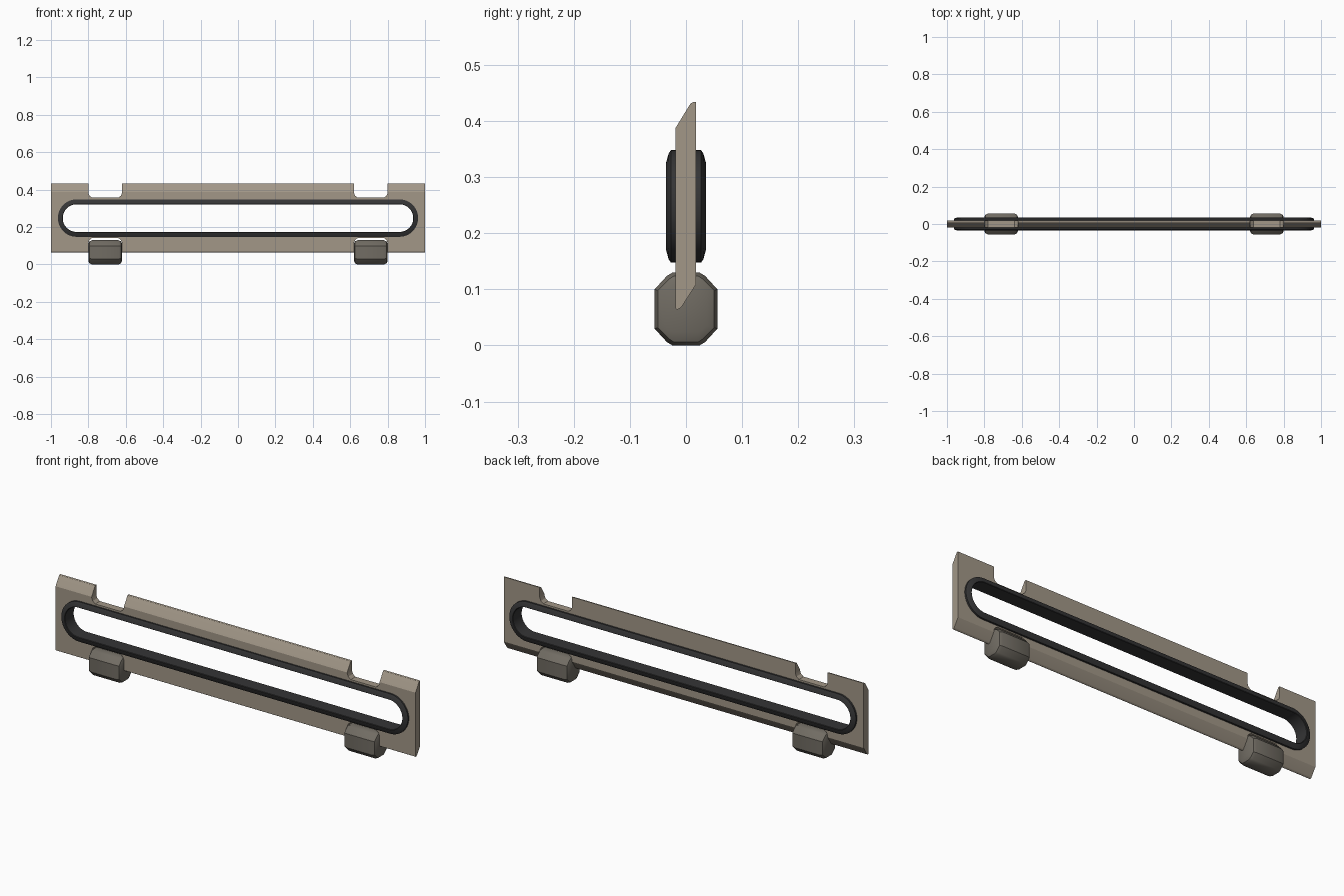
import bpy, bmesh, math

if "Cube" in bpy.data.objects:
    bpy.data.objects.remove(bpy.data.objects["Cube"])


def material(name, rgb):
    m = bpy.data.materials.new(name)
    m.diffuse_color = (*rgb, 1)
    m.use_nodes = True
    m.node_tree.nodes["Principled BSDF"].inputs["Base Color"].default_value = m.diffuse_color
    return m


TAN = material("warm grey", (0.36, 0.31, 0.245))
STONE = material("dark warm grey", (0.165, 0.15, 0.125))
BLACK = material("charcoal", (0.035, 0.035, 0.036))
MID = 0.248          # height of the slot centre
CLIP_X = 0.71        # distance of the clips from the middle


def loft(name, rings, mat, closed=False):
    """Skin a series of equal-length point loops; cap the ends unless closed."""
    bm = bmesh.new()
    vs = [[bm.verts.new(p) for p in r] for r in rings]
    n, k = len(rings[0]), len(rings)
    for i in range(k if closed else k - 1):
        a, b = vs[i], vs[(i + 1) % k]
        for j in range(n):
            bm.faces.new((a[j], a[(j + 1) % n], b[(j + 1) % n], b[j]))
    if not closed:
        bm.faces.new(vs[0])
        bm.faces.new(vs[-1])
    bmesh.ops.recalc_face_normals(bm, faces=bm.faces)
    me = bpy.data.meshes.new(name)
    bm.to_mesh(me)
    bm.free()
    ob = bpy.data.objects.new(name, me)
    bpy.context.collection.objects.link(ob)
    me.materials.append(mat)
    return ob


def smooth(ob, angle=30):
    bpy.ops.object.select_all(action='DESELECT')
    ob.select_set(True)
    bpy.context.view_layer.objects.active = ob
    bpy.ops.object.shade_smooth_by_angle(angle=math.radians(angle))


def cut(ob, cutter):
    bpy.context.view_layer.objects.active = ob
    mod = ob.modifiers.new("cut", 'BOOLEAN')
    mod.operation, mod.solver, mod.object = 'DIFFERENCE', 'EXACT', cutter
    bpy.ops.object.modifier_apply(modifier=mod.name)
    bpy.data.objects.remove(cutter)


def stadium(r, y, half=0.863, seg=24):
    """Long rounded slot outline in the xz plane."""
    pts = []
    for side in (1, -1):
        for i in range(seg + 1):
            a = math.pi * i / seg - math.pi / 2
            pts.append((side * (half + r * math.cos(a)), y, MID + side * r * math.sin(a)))
    return pts


# panel: slanted strip profile run along x
profile = [(-0.019, 0.066), (-0.016, 0.064), (-0.011, 0.066), (-0.007, 0.070), (0.018, 0.109),
           (0.018, 0.434), (0.014, 0.434), (0.009, 0.432), (0.006, 0.428), (-0.019, 0.387)]
panel = loft("panel", [[(x, y, z) for y, z in profile] for x in (-1, 1)], TAN)
cut(panel, loft("slot_cutter", [stadium(0.088, y) for y in (-0.1, 0.1)], TAN))

# notches above (for the next row's clips) and below (around the clips)
for s in (-1, 1):
    for tip, end, d in ((0.357, 0.6, 1), (0.142, -0.1, -1)):
        shape = [(-0.09, end), (-0.09, tip + d * 0.026), (-0.084, tip + d * 0.011), (-0.07, tip)]
        shape += [(-x, z) for x, z in reversed(shape)]
        cut(panel, loft("notch_cutter", [[(s * CLIP_X + x, y, z) for x, z in shape]
                                         for y in (-0.1, 0.1)], TAN))
smooth(panel)

# dark rim lining the slot
rim = loft("slot_rim", [stadium(r, y) for r, y in
                        ((0.100, -0.027), (0.094, -0.031), (0.076, -0.036), (0.074, -0.034),
                         (0.074, 0.034), (0.076, 0.036), (0.094, 0.031), (0.100, 0.027))],
           BLACK, closed=True)
smooth(rim)

# rounded clips under the panel
quarter = [(0.056, 0.035), (0.034, 0.059), (0.024, 0.065)]
for s, side in ((-1, "left"), (1, "right")):
    rings = []
    for x, inset in ((-0.09, 0.018), (-0.084, 0.006), (-0.07, 0),
                     (0.07, 0), (0.084, 0.006), (0.09, 0.018)):
        q = [(y * (1 - inset / 0.056), z - inset * (0.3 if i == 0 else 1))
             for i, (y, z) in enumerate(quarter)]
        half = q + [(-y, z) for y, z in reversed(q)]
        loop = half + [(-y, -z) for y, z in half]
        rings.append([(s * CLIP_X + x, y, 0.065 + z) for y, z in loop])
    smooth(loft(side + "_clip", rings, STONE), 35)
